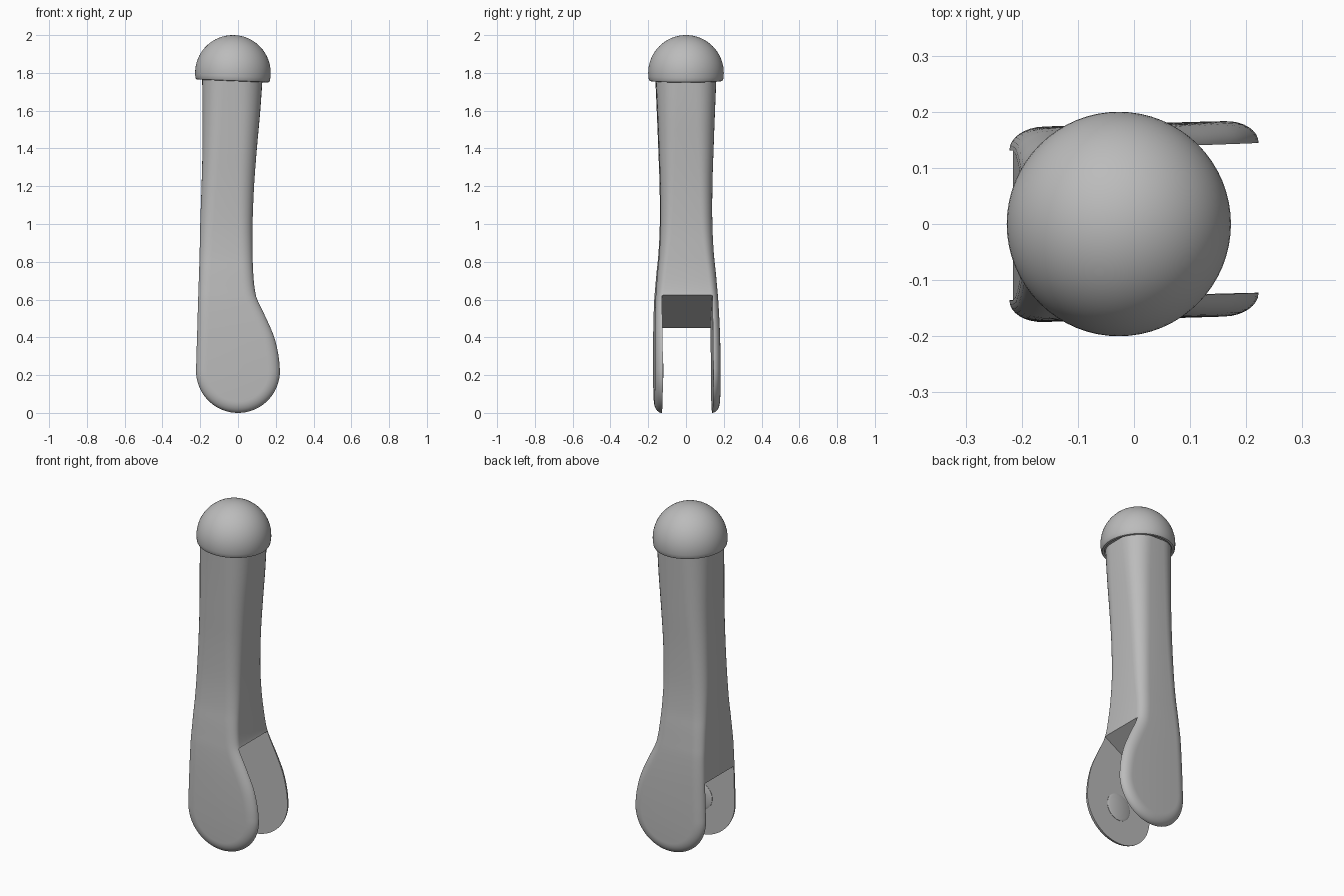
import bpy, bmesh, math
from mathutils import Vector, Matrix

if "Cube" in bpy.data.objects:
    bpy.data.objects.remove(bpy.data.objects["Cube"])

grey = bpy.data.materials.new("plain_grey")
grey.use_nodes = True
GREY = (0.5, 0.5, 0.5, 1)
grey.diffuse_color = GREY
grey.node_tree.nodes["Principled BSDF"].inputs["Base Color"].default_value = GREY


def finish(bm, name):
    """Turn a bmesh into a named object with the grey material."""
    bmesh.ops.remove_doubles(bm, verts=bm.verts, dist=0.00005)
    bmesh.ops.recalc_face_normals(bm, faces=bm.faces)
    me = bpy.data.meshes.new(name)
    bm.to_mesh(me)
    bm.free()
    me.materials.append(grey)
    ob = bpy.data.objects.new(name, me)
    bpy.context.collection.objects.link(ob)
    return ob


def smooth(ob, angle=32):
    bpy.ops.object.select_all(action='DESELECT')
    ob.select_set(True)
    bpy.context.view_layer.objects.active = ob
    bpy.ops.object.shade_smooth_by_angle(angle=math.radians(angle))


def skew(x, y, z):
    """The fork sits slightly turned against the shaft."""
    return Vector((x, y + 0.03 * x + 0.005 * (1 - z / 1.8), z))


def catmull(rows, steps):
    """Smooth interpolation through rows of values."""
    out = []
    for i in range(len(rows) - 1):
        a, b, c, d = (rows[max(0, min(len(rows) - 1, i + k))] for k in (-1, 0, 1, 2))
        for s in range(steps):
            t = s / steps
            out.append([0.5 * (2 * q + (r - p) * t + (2 * p - 5 * q + 4 * r - e) * t * t
                        + (3 * q - p - 3 * r + e) * t ** 3) for p, q, r, e in zip(a, b, c, d)])
    return out + [list(rows[-1])]


# Shaft and fork: levels of height, right x, left x, half depth, corner size in x and y
levels = catmull([
    (1.80, -0.190, 0.132, 0.162, 0.120, 0.120),
    (1.60, -0.188, 0.118, 0.153, 0.105, 0.100),
    (1.40, -0.188, 0.100, 0.145, 0.090, 0.085),
    (1.20, -0.193, 0.085, 0.138, 0.080, 0.070),
    (1.00, -0.200, 0.077, 0.137, 0.070, 0.060),
    (0.85, -0.203, 0.077, 0.144, 0.065, 0.050),
    (0.75, -0.206, 0.080, 0.154, 0.062, 0.045),
    (0.66, -0.209, 0.088, 0.162, 0.060, 0.042),
    (0.60, -0.211, 0.103, 0.167, 0.060, 0.040),
    (0.50, -0.214, 0.150, 0.171, 0.060, 0.040),
    (0.40, -0.217, 0.192, 0.173, 0.060, 0.040),
    (0.30, -0.220, 0.215, 0.174, 0.060, 0.040),
    (0.222, -0.222, 0.222, 0.174, 0.060, 0.040)], 4)
# Each rib: two outline points with outward directions, then depth and corner sizes
ribs = []
for i, (z, xl, xr, hy, rx, ry) in enumerate(levels):
    a, b = levels[max(0, i - 1)], levels[min(len(levels) - 1, i + 1)]
    nl = Vector((-(a[0] - b[0]), a[1] - b[1])).normalized()
    nr = Vector((a[0] - b[0], -(a[2] - b[2]))).normalized()
    if i in (0, len(levels) - 1):
        nl, nr = Vector((-1, 0)), Vector((1, 0))
    ribs.append((Vector((xl, z)), nl, Vector((xr, z)), nr, hy, rx, ry))
R = 0.222
for k in range(1, 19):
    t = math.pi / 2 * k / 18
    nl, nr = Vector((-math.cos(t), -math.sin(t))), Vector((math.cos(t), -math.sin(t)))
    c = Vector((0, R))
    ribs.append((c + nl * R, nl, c + nr * R, nr, 0.174, 0.060, 0.040))

N = 8
bm = bmesh.new()
rings = []
for pl, nl, pr, nr, hy, rx, ry in ribs:
    ring = []
    for p, n, sy, order in ((pr, nr, 1, 1), (pl, nl, 1, -1), (pl, nl, -1, 1), (pr, nr, -1, -1)):
        for s in range(N + 1)[::order]:
            t = math.pi / 2 * s / N
            q = p - n * rx * (1 - math.cos(t))
            ring.append(bm.verts.new(skew(q.x, sy * (hy - ry * (1 - math.sin(t))), q.y)))
    rings.append(ring)
M = len(rings[0])
for r0, r1 in zip(rings, rings[1:]):
    for j in range(M):
        bm.faces.new((r0[j], r0[(j + 1) % M], r1[(j + 1) % M], r1[j]))
bm.faces.new(rings[0])
shaft = finish(bm, "shaft_with_fork")

# Slot between the two fork plates, with a sloping roof
bm = bmesh.new()
loops = [[bm.verts.new(skew(x, y, z)) for x, z in ((-0.4, -0.1), (0.4, -0.1), (0.4, 0.793), (-0.4, 0.347))]
         for y in (-0.1335, 0.1335)]
for lp in loops:
    bm.faces.new(lp)
for j in range(4):
    k = (j + 1) % 4
    bm.faces.new((loops[0][j], loops[0][k], loops[1][k], loops[1][j]))
cutter = finish(bm, "slot_cutter")
cutter.hide_render = True
mod = shaft.modifiers.new("slot", 'BOOLEAN')
mod.operation, mod.solver, mod.object = 'DIFFERENCE', 'EXACT', cutter
bpy.context.view_layer.objects.active = shaft
shaft.select_set(True)
bpy.ops.object.modifier_apply(modifier="slot")
bpy.data.objects.remove(cutter)
smooth(shaft)


def lathe(name, profile, matrix, sides):
    """Revolve (radius, height) points around the local z axis."""
    bm = bmesh.new()
    rows = [[bm.verts.new(matrix @ Vector((r * math.cos(2 * math.pi * i / sides),
                                           r * math.sin(2 * math.pi * i / sides), z)))
             for i in range(sides)] for r, z in profile]
    for a, b in zip(rows, rows[1:]):
        for i in range(sides):
            k = (i + 1) % sides
            bm.faces.new((a[i], a[k], b[k], b[i]))
    ob = finish(bm, name)
    smooth(ob)
    return ob


# Domed cap, tilted a little, with a rounded lip and flat underside
dome = [(0.2 * math.sin(math.radians(a)), 0.2 * math.cos(math.radians(a))) for a in range(0, 100, 5)]
lip = [(0.197, -0.034), (0.193, -0.041), (0.187, -0.043), (0.180, -0.041), (0.178, -0.034), (0, -0.034)]
lathe("domed_cap", dome + lip,
      Matrix.Translation((-0.027, 0, 1.8)) @ Matrix.Rotation(math.radians(2.4), 4, 'Y'), 64)

# Low round boss on the inner side of the front fork plate
face_turn = Matrix.Rotation(math.atan(0.03), 4, 'Z') @ Matrix.Rotation(-math.pi / 2, 4, 'X')
lathe("pivot_boss", [(0, -0.004), (0.08, -0.004), (0.08, 0.002), (0.068, 0.007), (0, 0.007)],
      Matrix.Translation(skew(0, -0.1335, 0.222)) @ face_turn, 48)
